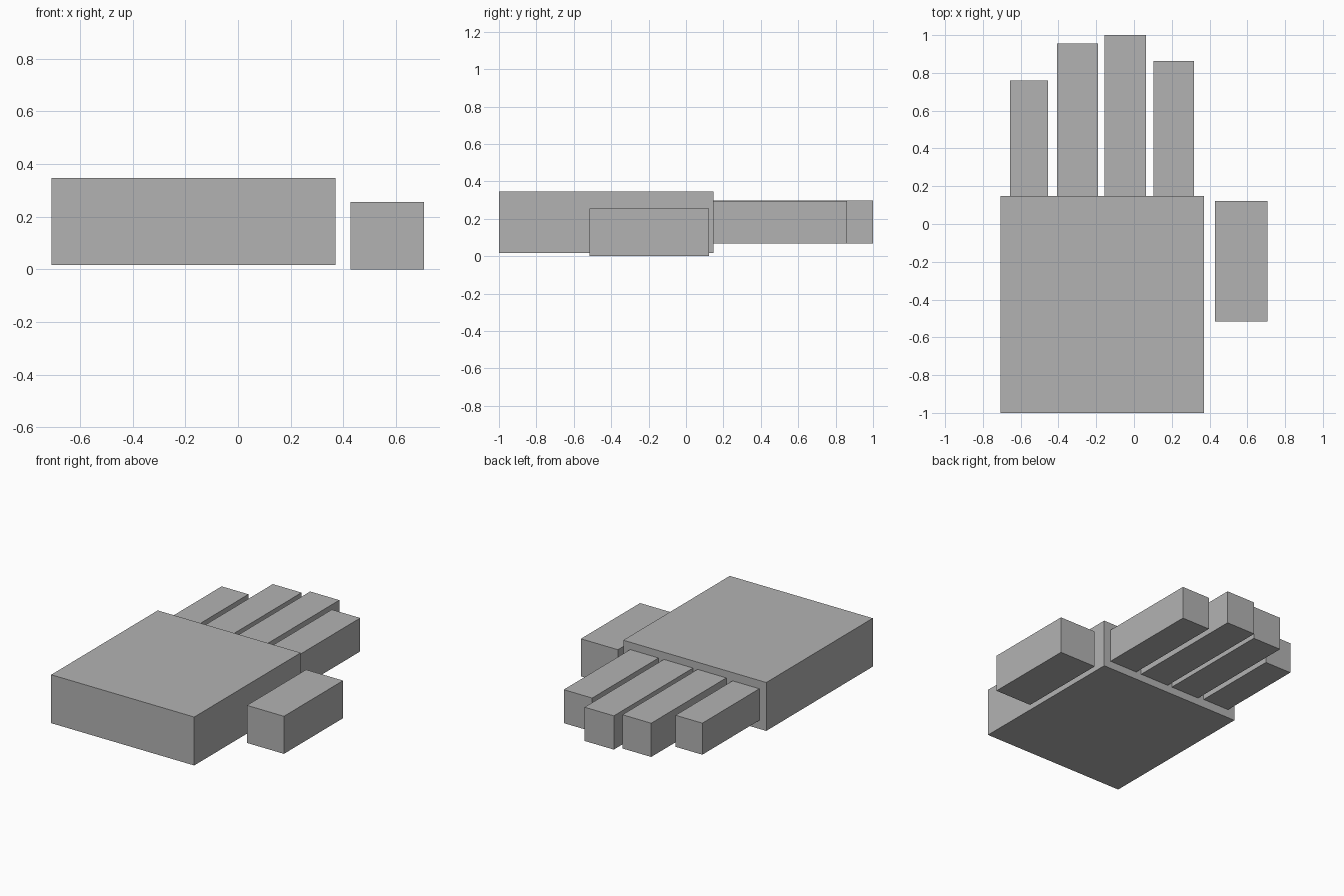
import bpy

if "Cube" in bpy.data.objects:
    bpy.data.objects.remove(bpy.data.objects["Cube"])

# Single plain grey for the whole hand
grey = bpy.data.materials.new("plain grey")
grey.diffuse_color = (0.45, 0.45, 0.45, 1)
grey.use_nodes = True
grey.node_tree.nodes["Principled BSDF"].inputs["Base Color"].default_value = grey.diffuse_color


def block(name, x, y, z):
    """Box spanning the given (min, max) ranges."""
    spans = (x, y, z)
    bpy.ops.mesh.primitive_cube_add(size=1, location=[(a + b) / 2 for a, b in spans])
    ob = bpy.context.object
    ob.name = name
    ob.scale = [b - a for a, b in spans]
    bpy.ops.object.transform_apply(location=False, rotation=False, scale=True)
    ob.data.materials.append(grey)
    return ob


KNUCKLE_Y = 0.147   # edge of the palm where the fingers start
FINGER_Z = 0.182    # mid height of the fingers

# Palm and thumb
block("palm", (-0.708, 0.37), (-1.0, KNUCKLE_Y), (0.016, 0.346))
block("thumb", (0.428, 0.707), (-0.515, 0.122), (0.0, 0.256))

# Fingers: name, left x, right x, tip y, thickness
for name, x0, x1, tip, thick in (
    ("little_finger", -0.656, -0.454, 0.761, 0.215),
    ("ring_finger", -0.407, -0.190, 0.956, 0.230),
    ("middle_finger", -0.156, 0.064, 1.0, 0.230),
    ("index_finger", 0.104, 0.318, 0.862, 0.228),
):
    block(name, (x0, x1), (KNUCKLE_Y, tip),
          (FINGER_Z - thick / 2, FINGER_Z + thick / 2))
